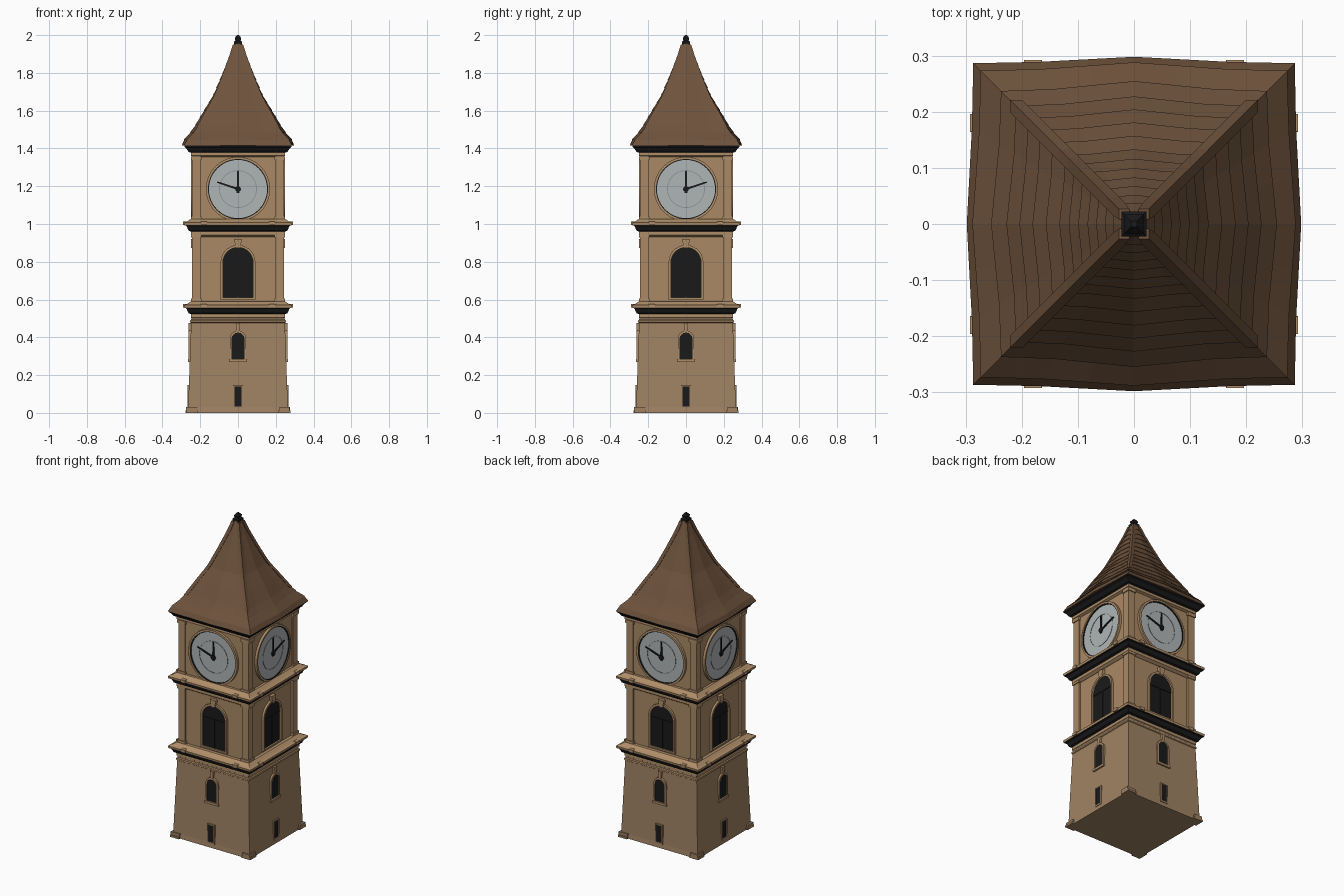
import bpy, bmesh, math
from mathutils import Matrix

if "Cube" in bpy.data.objects:
    bpy.data.objects.remove(bpy.data.objects["Cube"])


def material(name, rgb):
    m = bpy.data.materials.new(name)
    m.diffuse_color = (*rgb, 1)
    m.use_nodes = True
    m.node_tree.nodes["Principled BSDF"].inputs["Base Color"].default_value = m.diffuse_color
    return m


STONE = material("tan stone", (0.35, 0.225, 0.125))
UPPER = material("warm stone", (0.40, 0.25, 0.13))
TRIM = material("light trim", (0.43, 0.27, 0.14))
ROOF = material("brown roof", (0.155, 0.085, 0.045))
DARK = material("near black", (0.01, 0.01, 0.011))
DIAL = material("pale grey dial", (0.43, 0.46, 0.47))
MARK = material("dial grey", (0.27, 0.29, 0.30))


def finish(name, bm, *mats):
    bmesh.ops.recalc_face_normals(bm, faces=bm.faces)
    me = bpy.data.meshes.new(name)
    bm.to_mesh(me)
    bm.free()
    for m in mats:
        me.materials.append(m)
    ob = bpy.data.objects.new(name, me)
    bpy.context.collection.objects.link(ob)
    return ob


def loft(name, profile, mat, dark_steps=()):
    """Stack of squares (half width, z); chosen steps are dark."""
    bm = bmesh.new()
    rings = [[bm.verts.new((sx * h, sy * h, z)) for sx, sy in
              ((-1, -1), (1, -1), (1, 1), (-1, 1))] for h, z in profile]
    for i in range(len(rings) - 1):
        a, b = rings[i], rings[i + 1]
        for k in range(4):
            f = bm.faces.new((a[k], a[(k + 1) % 4], b[(k + 1) % 4], b[k]))
            f.material_index = int(i in dark_steps)
    bm.faces.new(rings[0])
    bm.faces.new(rings[-1])
    return finish(name, bm, mat, DARK)


def panel(name, shapes, d_in, d_out, mat, hole=None, mirror=False):
    """Extrude (x, z) outlines outward and repeat on all four sides."""
    bm = bmesh.new()
    for k in range(4):
        rot = Matrix.Rotation(k * math.pi / 2, 3, 'Z')
        s = -1 if mirror and k % 2 else 1

        def ring(pts, d):
            out = []
            for x, z in pts:
                v = bm.verts.new((s * x, -d, z))
                v.co = rot @ v.co
                out.append(v)
            return out

        for pts in shapes:
            n = len(pts)
            a, b = ring(pts, d_in), ring(pts, d_out)
            pairs = [(a, b)]
            if hole:
                c, d = ring(hole, d_in), ring(hole, d_out)
                pairs += [(b, d), (d, c), (c, a)]
            else:
                bm.faces.new(a)
                bm.faces.new(b)
            for p, q in pairs:
                for i in range(n):
                    j = (i + 1) % n
                    bm.faces.new((p[i], p[j], q[j], q[i]))
    return finish(name, bm, mat)


def rect(x0, x1, z0, z1):
    return [(x0, z0), (x1, z0), (x1, z1), (x0, z1)]


def arch(w, z0, top, n=14):
    return [(-w, z0), (w, z0)] + [(w * math.cos(math.pi * i / n), top - w + w * math.sin(math.pi * i / n))
                                  for i in range(n + 1)]


def circle(r, z, n=48):
    return [(r * math.cos(2 * math.pi * i / n), z + r * math.sin(2 * math.pi * i / n)) for i in range(n)]


def bar(x0, z0, x1, z1, w0, w1):
    """Tapered hand from one point to another."""
    l = math.hypot(x1 - x0, z1 - z0)
    nx, nz = -(z1 - z0) / l, (x1 - x0) / l
    return [(x0 + nx * w0, z0 + nz * w0), (x0 - nx * w0, z0 - nz * w0),
            (x1 - nx * w1, z1 - nz * w1), (x1 + nx * w1, z1 + nz * w1)]


# Three stacked stages of the shaft
loft("lower_stage", [(0.267, 0), (0.264, 0.03), (0.247, 0.51)], STONE)
loft("middle_stage", [(0.230, 0.56), (0.230, 0.98)], UPPER)
loft("clock_stage", [(0.235, 0.99), (0.235, 1.39)], UPPER)
panel("plinth_corner_blocks", [rect(0.215, 0.279, 0, 0.012), rect(0.22, 0.272, 0.012, 0.03)], 0.215, 0.276, STONE)
loft("string_course", [(0.246, 0.475), (0.253, 0.48), (0.253, 0.49), (0.247, 0.495)], TRIM)

# Cornices with dark undersides
for name, z in (("lower_cornice", 0.0), ("upper_cornice", 0.437)):
    loft(name, [(0.235, 0.495 + z), (0.250, 0.505 + z), (0.250, 0.523 + z), (0.262, 0.528 + z),
                (0.273, 0.553 + z), (0.284, 0.556 + z), (0.286, 0.570 + z), (0.270, 0.576 + z),
                (0.250, 0.590 + z)], TRIM, (2, 3, 4))
    panel(name + "_breaks", [rect(s * 0.18 - 0.016, s * 0.18 + 0.016, 0.558 + z, 0.576 + z) for s in (-1, 1)],
          0.25, 0.292, TRIM)
loft("eaves_cornice", [(0.235, 1.355), (0.250, 1.362), (0.250, 1.378), (0.262, 1.382),
                       (0.275, 1.402), (0.284, 1.408), (0.284, 1.416)], TRIM, (2, 3, 4, 5))

# Corner pilasters with bases and capitals
for name, z0, z1 in (("middle_pilasters", 0.58, 0.96), ("clock_pilasters", 1.015, 1.37)):
    panel(name, [rect(0.198, 0.243, z0, z1)], 0.198, 0.243, UPPER)
    panel(name + "_bases", [rect(0.193, 0.249, z0, z0 + 0.025)], 0.193, 0.249, TRIM)
    panel(name + "_capitals", [rect(0.193, 0.249, z1 - 0.032, z1 - 0.012)], 0.193, 0.249, TRIM)

# Large arched windows
panel("large_window_glass", [arch(0.080, 0.61, 0.876)], 0.22, 0.233, DARK)
panel("large_window_frame", [arch(0.092, 0.60, 0.889)], 0.22, 0.243, TRIM, hole=arch(0.080, 0.61, 0.876))
panel("large_window_bars", [rect(-0.078, 0.078, 0.786, 0.792), rect(-0.003, 0.003, 0.612, 0.786)],
      0.23, 0.237, DARK)
panel("large_window_keystone", [[(-0.012, 0.872), (0.012, 0.872), (0.02, 0.92), (-0.02, 0.92)]], 0.22, 0.249, TRIM)

# Small arched windows
panel("small_window_glass", [arch(0.034, 0.285, 0.425)], 0.24, 0.257, DARK)
panel("small_window_frame", [arch(0.043, 0.278, 0.436)], 0.24, 0.261, TRIM, hole=arch(0.034, 0.285, 0.425))
panel("small_window_sill", [rect(-0.048, 0.048, 0.27, 0.284)], 0.24, 0.266, TRIM)
panel("small_window_keystone", [[(-0.007, 0.425), (0.007, 0.425), (0.012, 0.475), (-0.012, 0.475)]],
      0.24, 0.262, TRIM)

# Slit windows
panel("slit_window_glass", [rect(-0.019, 0.019, 0.035, 0.14)], 0.25, 0.2655, DARK)
panel("slit_window_frame", [rect(-0.026, 0.026, 0.026, 0.147)], 0.25, 0.268, STONE,
      hole=rect(-0.019, 0.019, 0.035, 0.14))

# Clocks; the hands are mirrored on the two side faces
CZ = 1.185
panel("clock_dial", [circle(0.155, CZ)], 0.22, 0.242, DIAL)
panel("clock_rim", [circle(0.170, CZ)], 0.22, 0.250, TRIM, hole=circle(0.159, CZ))
panel("clock_rim_line", [circle(0.160, CZ)], 0.22, 0.247, DARK, hole=circle(0.154, CZ))
panel("dial_ring", [circle(0.100, CZ)], 0.238, 0.244, MARK, hole=circle(0.096, CZ))
panel("clock_hands", [bar(0, CZ - 0.02, 0, CZ + 0.095, 0.007, 0.004),
                      bar(0.015, CZ - 0.005, -0.11, CZ + 0.037, 0.006, 0.004)],
      0.240, 0.247, DARK, mirror=True)
panel("clock_hub", [circle(0.015, CZ, 16)], 0.240, 0.250, DARK)

# Concave roof with stepped shingle rows that swell at mid-side
CURVE = [(0.298, 1.415), (0.285, 1.445), (0.238, 1.50), (0.176, 1.605), (0.130, 1.68),
         (0.083, 1.79), (0.045, 1.886), (0.021, 1.955)]


def radius(z):
    for (r0, z0), (r1, z1) in zip(CURVE, CURVE[1:]):
        if z <= z1:
            return r0 + (r1 - r0) * (z - z0) / (z1 - z0)
    return CURVE[-1][0]


def corner(z):
    return radius(z) / (1 + swell(z))


def swell(z):
    return min(0.08, 0.04 + 0.5 * (z - 1.415))


bm = bmesh.new()
rows = [1.415, 1.445] + [1.445 + 0.51 * i / 13 for i in range(1, 14)]
T = [-1, -0.6, -0.3, 0, 0.3, 0.6]


def roof_ring(z, lip):
    out = []
    for k in range(4):
        rot = Matrix.Rotation(k * math.pi / 2, 3, 'Z')
        for t in T:
            c = corner(z) + lip
            v = bm.verts.new((t * c, -c * (1 + swell(z) * max(0, 1 - abs(t) / 0.75)), z))
            v.co = rot @ v.co
            out.append(v)
    return out


rings = []
for i, (z0, z1) in enumerate(zip(rows, rows[1:])):
    rings += [roof_ring(z0, 0.003 if i else 0), roof_ring(z1, 0)]
for a, b in zip(rings, rings[1:]):
    for i in range(len(a)):
        j = (i + 1) % len(a)
        bm.faces.new((a[i], a[j], b[j], b[i]))
bm.faces.new(rings[0])
bm.faces.new(rings[-1])
finish("roof", bm, ROOF)

# Hip ridge caps
bm = bmesh.new()
for k in range(4):
    rot = Matrix.Rotation(k * math.pi / 2, 3, 'Z')
    prev = None
    for i in range(15):
        z = 1.51 + 0.44 * i / 14
        c, w = corner(z), min(0.016, corner(z) * 0.6)
        o, n = c + 0.006, c - w
        cur = [bm.verts.new(rot @ Matrix.Translation((x, y, z)).translation)
               for x, y in ((o, n), (o, o), (n, o), (n, n))]
        if prev:
            for a in range(4):
                b = (a + 1) % 4
                bm.faces.new((prev[a], prev[b], cur[b], cur[a]))
        else:
            bm.faces.new(cur)
        prev = cur
    bm.faces.new(prev)
finish("roof_hip_caps", bm, ROOF)

# Finial
loft("finial", [(0.021, 1.945), (0.022, 1.965), (0.014, 1.972), (0.017, 1.985), (0.005, 2.0)], DARK)
